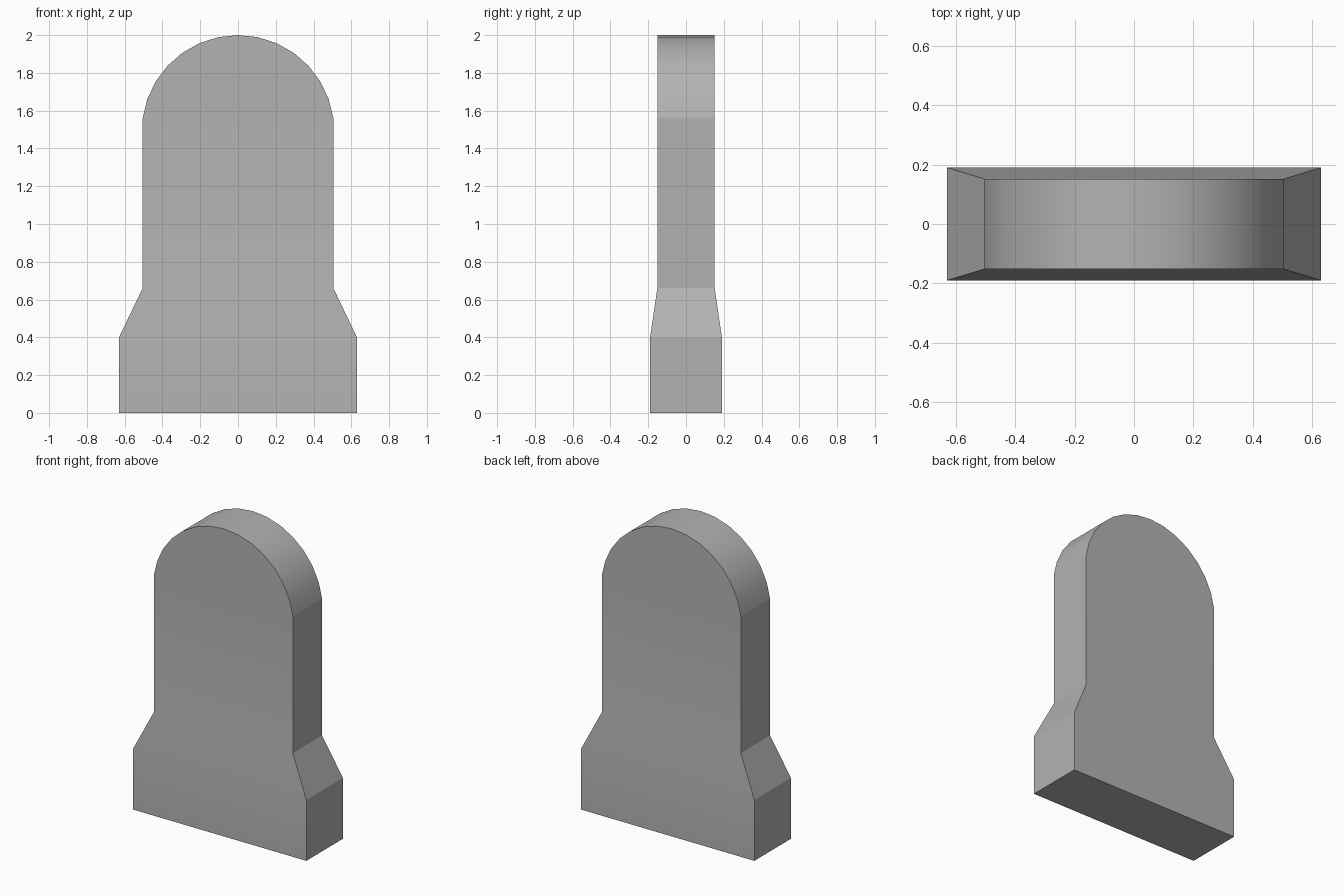
import bpy, bmesh, math

cube = bpy.data.objects.get("Cube")
if cube:
    bpy.data.objects.remove(cube, do_unlink=True)

stone = bpy.data.materials.new("grey stone")
stone.use_nodes = True
colour = (0.45, 0.45, 0.45, 1)
stone.diffuse_color = colour
stone.node_tree.nodes["Principled BSDF"].inputs["Base Color"].default_value = colour

# Rectangular sections of plinth, shoulder and slab: half width, half depth, height
SECTIONS = [(0.63, 0.19, 0), (0.63, 0.19, 0.4), (0.505, 0.152, 0.66), (0.505, 0.152, 1.56)]
ARCH_STEPS = 14

bm = bmesh.new()
rings = [[bm.verts.new((sx * w, sy * d, z)) for sx, sy in ((-1, -1), (1, -1), (1, 1), (-1, 1))]
         for w, d, z in SECTIONS]
bm.faces.new(rings[0][::-1])
for low, high in zip(rings, rings[1:]):
    for i in range(4):
        j = (i + 1) % 4
        bm.faces.new((low[i], low[j], high[j], high[i]))

# Rounded top: a circular arc through the slab's upper corners
w, d, z = SECTIONS[-1]
rise = 2 - z
radius = (w * w + rise * rise) / (2 * rise)
half_angle = math.asin(w / radius)
front_left, front_right = [rings[-1][1]], [rings[-1][2]]
for k in range(1, ARCH_STEPS):
    a = half_angle * (1 - 2 * k / ARCH_STEPS)
    x, h = radius * math.sin(a), 2 - radius + radius * math.cos(a)
    front_left.append(bm.verts.new((x, -d, h)))
    front_right.append(bm.verts.new((x, d, h)))
front_left.append(rings[-1][0])
front_right.append(rings[-1][3])
for k in range(ARCH_STEPS):
    bm.faces.new((front_left[k], front_right[k], front_right[k + 1], front_left[k + 1]))
bm.faces.new(front_left)
bm.faces.new(front_right[::-1])
bmesh.ops.recalc_face_normals(bm, faces=bm.faces[:])

mesh = bpy.data.meshes.new("headstone")
bm.to_mesh(mesh)
bm.free()
mesh.materials.append(stone)
headstone = bpy.data.objects.new("headstone", mesh)
bpy.context.collection.objects.link(headstone)

# Smooth the arch and the gentle face bends, keep the other edges crisp
bpy.ops.object.select_all(action="DESELECT")
headstone.select_set(True)
bpy.context.view_layer.objects.active = headstone
bpy.ops.object.shade_smooth_by_angle(angle=math.radians(13))
